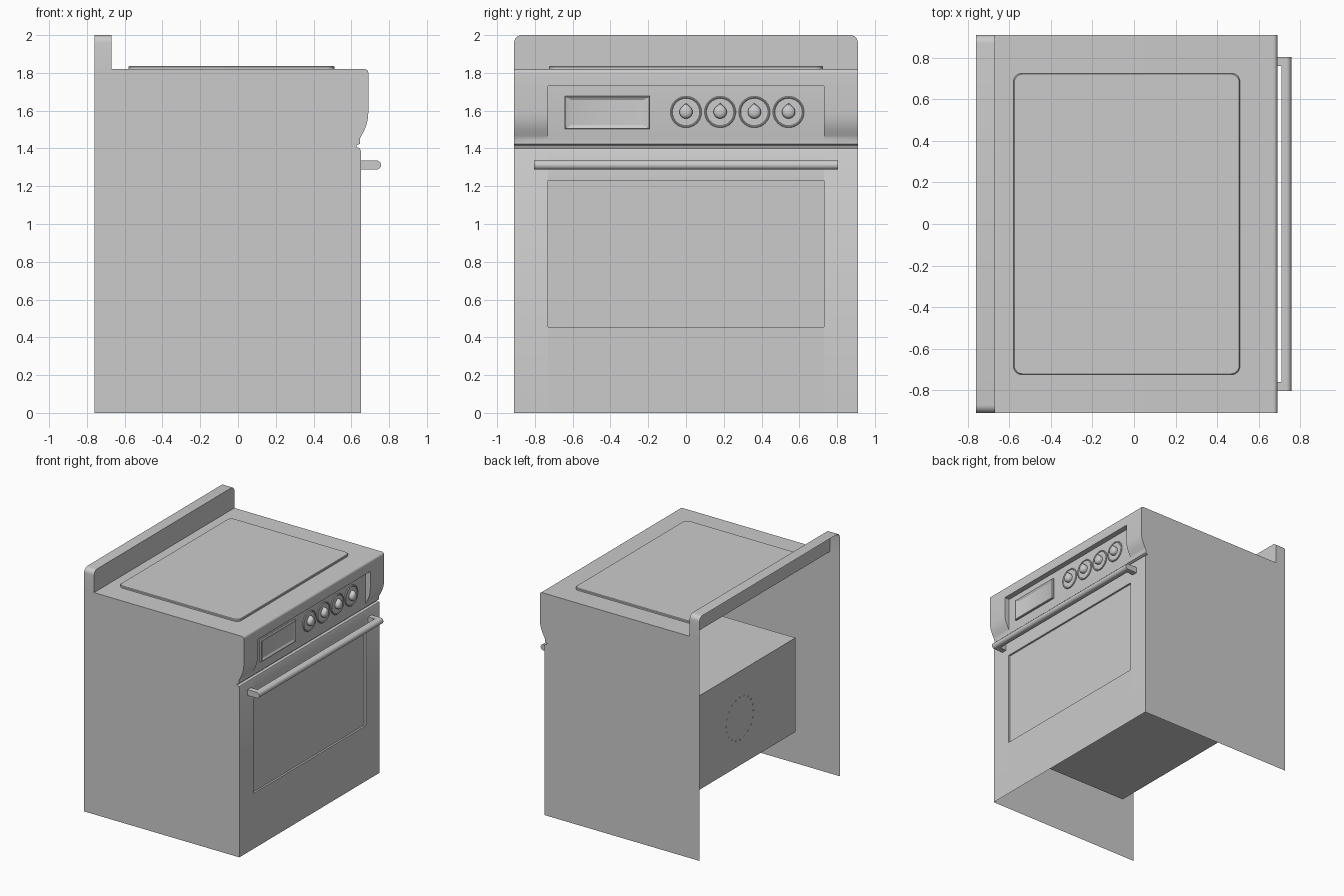
import bpy, bmesh
from math import sin, cos, pi

if "Cube" in bpy.data.objects:
    bpy.data.objects.remove(bpy.data.objects["Cube"])


def finish(name, bm):
    bmesh.ops.remove_doubles(bm, verts=bm.verts, dist=0.0002)
    bmesh.ops.recalc_face_normals(bm, faces=bm.faces)
    me = bpy.data.meshes.new(name)
    bm.to_mesh(me)
    bm.free()
    ob = bpy.data.objects.new(name, me)
    bpy.context.collection.objects.link(ob)
    return ob


def poly(bm, pts):
    return bm.faces.new([bm.verts.new(p) for p in pts])


def loft(name, rings, start=True, end=True):
    """Skin a list of equal-length closed rings, with optional end caps."""
    bm = bmesh.new()
    loops = [[bm.verts.new(p) for p in r] for r in rings]
    n = len(loops[0])
    for a, b in zip(loops, loops[1:]):
        for i in range(n):
            j = (i + 1) % n
            bm.faces.new((a[i], a[j], b[j], b[i]))
    if start:
        bm.faces.new(loops[0])
    if end:
        bm.faces.new(loops[-1])
    return finish(name, bm)


def arc(cx, cy, r, a0, a1, n=6):
    return [(cx + r * cos(a0 + (a1 - a0) * i / n), cy + r * sin(a0 + (a1 - a0) * i / n))
            for i in range(n + 1)]


def round_rect(x0, x1, y0, y1, r):
    return (arc(x1 - r, y1 - r, r, 0, pi / 2) + arc(x0 + r, y1 - r, r, pi / 2, pi)
            + arc(x0 + r, y0 + r, r, pi, 1.5 * pi) + arc(x1 - r, y0 + r, r, 1.5 * pi, 2 * pi))


def rect(x, y0, y1, z0, z1):
    return [(x, y0, z0), (x, y1, z0), (x, y1, z1), (x, y0, z1)]


W, P, BACK, TOP = 0.91, 0.73, -0.76, 1.82

# Body shell: front/top sheet in three strips, open at back and bottom
groove = [(0.65, 1.39), (0.645, 1.40), (0.627, 1.408), (0.627, 1.416), (0.645, 1.424), (0.645, 1.45)]
curve = [(0.654, 1.468), (0.668, 1.495), (0.680, 1.525), (0.687, 1.555), (0.69, 1.59), (0.69, 1.73)]
crown = arc(0.67, 1.80, 0.02, 0, pi / 2) + [(-0.67, TOP)]
side = [(0.65, 0)] + groove + curve + crown
window = [(0.65, 0.455), (0.635, 0.455), (0.635, 1.23), (0.65, 1.23)]
middle = [(0.65, 0)] + window + groove + [(0.645, 1.73), (0.69, 1.73)] + crown
bm = bmesh.new()
for prof, y0, y1 in ((side, -W, -P), (middle, -P, P), (side, P, W)):
    for (xa, za), (xb, zb) in zip(prof, prof[1:]):
        poly(bm, [(xa, y0, za), (xa, y1, za), (xb, y1, zb), (xb, y0, zb)])
for s in (-1, 1):
    # side panel, window recess wall, control recess wall
    for pts, y in ((side + [(BACK, TOP), (BACK, 0)], W), (window, P),
                   ([(0.645, 1.45)] + curve + [(0.645, 1.73)], P)):
        poly(bm, [(x, s * y, z) for x, z in pts])
finish("body_shell", bm)

# Rear upstand with rounded top corners, open at back
out = ([(W, TOP)] + arc(W - 0.04, 1.96, 0.04, 0, pi / 2)
       + arc(-W + 0.04, 1.96, 0.04, pi / 2, pi) + [(-W, TOP)])
bm = bmesh.new()
poly(bm, [(-0.67, y, z) for y, z in out])
for (ya, za), (yb, zb) in zip(out, out[1:]):
    poly(bm, [(BACK, ya, za), (-0.67, ya, za), (-0.67, yb, zb), (BACK, yb, zb)])
finish("rear_upstand", bm)

# Glass hob plate
loft("hob_plate", [[(x, y, z) for x, y in round_rect(-0.58 + d, 0.51 - d, -0.725 + d, 0.725 - d, 0.04)]
                   for z, d in ((TOP, 0), (1.832, 0), (1.837, 0.004))], start=False)

# Oven cavity box behind the window
loft("oven_cavity", [rect(x, -0.72, 0.72, 0.365, 1.137) for x in (0.634, -0.49)], start=False)

# Ring of fan vents on the cavity back
bm = bmesh.new()
for i in range(20):
    cy, cz = arc(0, 0.75, 0.175, 0, 2 * pi, 20)[i]
    ring = arc(cy, cz, 0.006, 0, 2 * pi, 6)[:-1]
    poly(bm, [(-0.494, y, z) for y, z in ring])
    for (ya, za), (yb, zb) in zip(ring, ring[1:] + ring[:1]):
        poly(bm, [(-0.49, ya, za), (-0.49, yb, zb), (-0.494, yb, zb), (-0.494, ya, za)])
finish("fan_vents", bm)

# Display with bevelled frame
loft("display", [rect(x, -0.643 + d, -0.19 - d, 1.503 + d * 0.6, 1.677 - d * 0.6)
                 for x, d in ((0.645, 0), (0.658, 0), (0.662, 0.006), (0.652, 0.034))], start=False)

# Four control knobs: dial plate and teardrop grip
for k in range(4):
    cy, cz = 0.181 * k, 1.593
    plate = [[(x, y, z) for y, z in arc(cy, cz, r, 0, 2 * pi, 40)[:-1]]
             for x, r in ((0.645, 0.083), (0.652, 0.083), (0.655, 0.080), (0.655, 0.076), (0.651, 0.072))]
    loft(f"dial_plate_{k + 1}", plate, start=False)
    drop = arc(0, 0, 0.035, 0.75 * pi, 2.25 * pi, 24) + [(0, 0.047)]
    grip = [[(x, cy + y * s, cz + z * s) for y, z in drop]
            for x, s in ((0.65, 1), (0.67, 1), (0.678, 0.9), (0.684, 0.68), (0.688, 0.35))]
    loft(f"knob_{k + 1}", grip, start=False)

# Door handle: rounded bar on two stand-offs
section = [(0.709, 1.288), (0.709, 1.336)] + arc(0.733, 1.312, 0.024, pi / 2, -pi / 2, 12)
loft("handle_bar", [[(x, y, z) for x, z in section] for y in (-0.804, 0.804)])
for s, label in ((-1, "left"), (1, "right")):
    loft(f"handle_standoff_{label}",
         [rect(x, *sorted((s * 0.76, s * 0.804)), 1.288, 1.336) for x in (0.65, 0.72)])

bpy.ops.object.select_all(action='SELECT')
bpy.context.view_layer.objects.active = bpy.data.objects["body_shell"]
bpy.ops.object.shade_smooth_by_angle()
